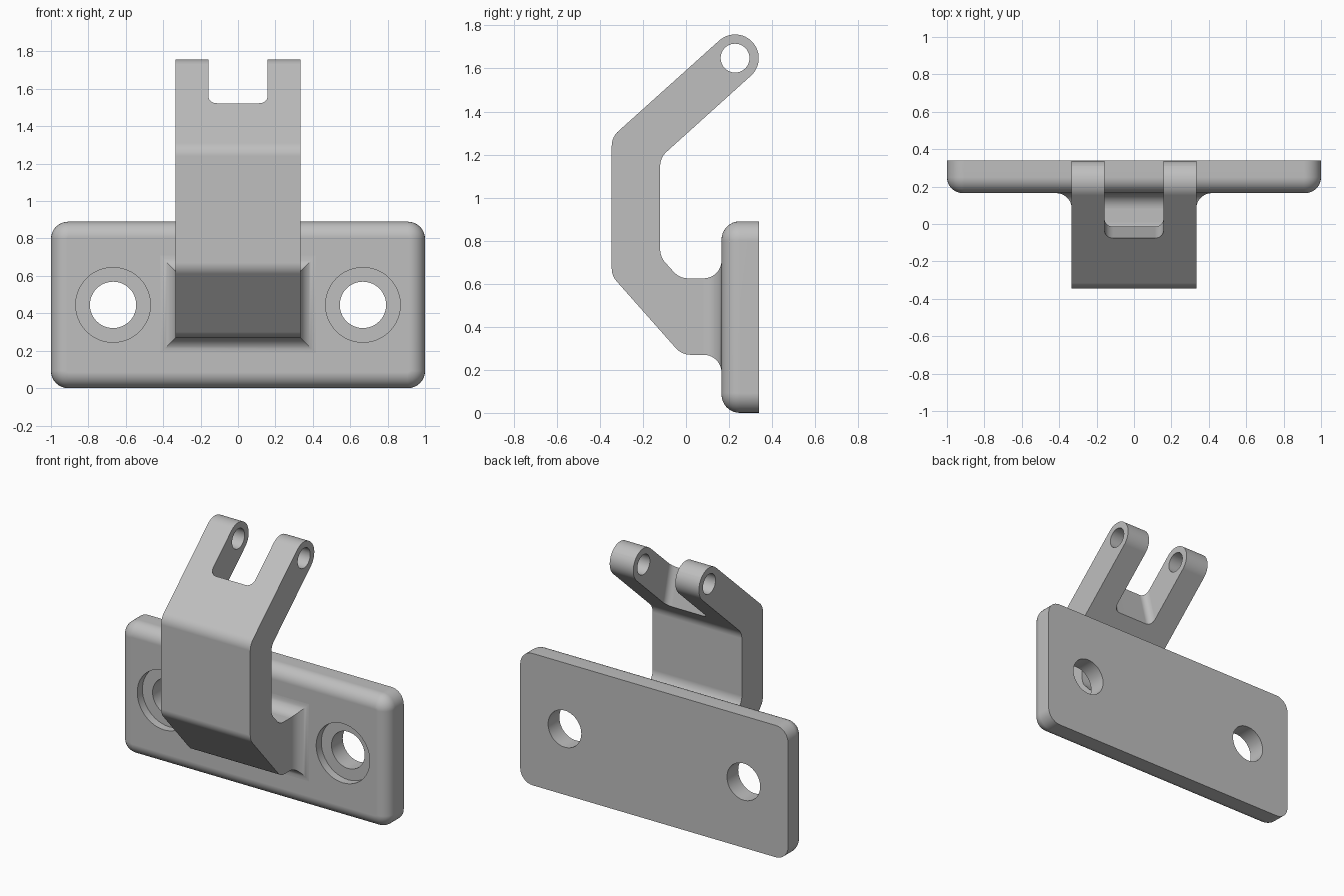
import bpy, bmesh, math
from mathutils import Vector

if "Cube" in bpy.data.objects:
    bpy.data.objects.remove(bpy.data.objects["Cube"], do_unlink=True)

grey = bpy.data.materials.new("plain grey")
grey.use_nodes = True
colour = (0.52, 0.52, 0.52, 1)
grey.diffuse_color = colour
grey.node_tree.nodes["Principled BSDF"].inputs["Base Color"].default_value = colour


def rounded(corners, steps=8):
    """Outline of a polygon given as (u, v, radius) corners."""
    out = []
    for i, (u, v, r) in enumerate(corners):
        p = Vector((u, v))
        if r == 0:
            out.append(p)
            continue
        a = (Vector(corners[i - 1][:2]) - p).normalized()
        b = (Vector(corners[(i + 1) % len(corners)][:2]) - p).normalized()
        half = a.angle(b) / 2
        centre = p + (a + b).normalized() * r / math.sin(half)
        start = p + a * r / math.tan(half) - centre
        end = p + b * r / math.tan(half) - centre
        turn = math.atan2(start.x * end.y - start.y * end.x, start.dot(end))
        for k in range(steps + 1):
            t = turn * k / steps
            c, s = math.cos(t), math.sin(t)
            out.append(centre + Vector((start.x * c - start.y * s,
                                        start.x * s + start.y * c)))
    return out


def loft(name, loops, caps=True):
    """Skin a series of matching closed loops."""
    bm = bmesh.new()
    rings = [[bm.verts.new(p) for p in loop] for loop in loops]
    n = len(rings[0])
    for lo, hi in zip(rings, rings[1:]):
        for i in range(n):
            j = (i + 1) % n
            bm.faces.new((lo[i], lo[j], hi[j], hi[i]))
    if caps:
        bm.faces.new(rings[0][::-1])
        bm.faces.new(rings[-1])
    bmesh.ops.recalc_face_normals(bm, faces=bm.faces)
    mesh = bpy.data.meshes.new(name)
    bm.to_mesh(mesh)
    bm.free()
    mesh.materials.append(grey)
    obj = bpy.data.objects.new(name, mesh)
    bpy.context.collection.objects.link(obj)
    return obj


def circle(r, place, n=48):
    return [place(r * math.cos(math.tau * k / n), r * math.sin(math.tau * k / n))
            for k in range(n)]


def cut(obj, cutter):
    mod = obj.modifiers.new("cut", "BOOLEAN")
    mod.operation, mod.solver, mod.object = "DIFFERENCE", "EXACT", cutter
    bpy.context.view_layer.objects.active = obj
    bpy.ops.object.modifier_apply(modifier=mod.name)
    bpy.data.objects.remove(cutter, do_unlink=True)


def finish(obj):
    bpy.ops.object.select_all(action="DESELECT")
    obj.select_set(True)
    bpy.context.view_layer.objects.active = obj
    bpy.ops.object.shade_smooth_by_angle(angle=math.radians(30))
    mod = obj.modifiers.new("clean shading", "WEIGHTED_NORMAL")
    mod.keep_sharp = True


# Mounting plate: rounded rectangle with a rounded front rim
FRONT, BACK, TALL, RIM = 0.165, 0.34, 0.89, 0.085


def plate_ring(inset, y):
    x, lo, hi, r = 1 - inset, inset, TALL - inset, 0.092 - inset
    box = [(-x, lo, r), (x, lo, r), (x, hi, r), (-x, hi, r)]
    return [(u, y, v) for u, v in rounded(box)]


rings = [plate_ring(0, BACK)]
for k in range(9):
    t = math.pi / 2 * k / 8
    rings.append(plate_ring(RIM * (1 - math.cos(t)), FRONT + RIM * (1 - math.sin(t))))
plate = loft("mounting_plate", rings)

# Screw holes with shallow counterbores
for side in (-1, 1):
    for r, depth in ((0.2, 0.055), (0.124, 0.4)):
        ends = [circle(r, lambda u, v: (side * 0.668 + u, y, 0.445 + v))
                for y in (FRONT - 0.1, FRONT + depth)]
        cut(plate, loft("screw_cutter", ends))
finish(plate)

# Bent arm: side profile with a round end around the pin hole
HALF, EYE_R = 0.333, 0.11
eye = Vector((0.228, 1.648))
slope = math.radians(42)
along = Vector((math.cos(slope), math.sin(slope)))
across = Vector((-along.y, along.x))
tip_out = eye + EYE_R * (across + along)
tip_in = eye + EYE_R * (along - across)
profile = rounded([
    (0.2, 0.27, 0), (-0.02, 0.27, 0.09), (-0.345, 0.637, 0.09),
    (-0.345, 1.281, 0.09), (*tip_out, EYE_R * 0.999), (*tip_in, EYE_R * 0.999),
    (-0.12, 1.186, 0.09), (-0.12, 0.725, 0.09), (-0.03, 0.625, 0.09),
    (0.2, 0.625, 0)], 12)
arm = loft("bent_arm", [[(x, u, v) for u, v in profile] for x in (-HALF, HALF)])

# Fork slot with rounded corners and a steep floor
floor = Vector((0, -0.075, 1.52))
down = Vector((0, 0.06, -0.235)).normalized()
out = Vector((0, -down.z, down.y))
slot = rounded([(-0.157, 0, 0.045), (0.157, 0, 0.045), (0.157, 0.8, 0), (-0.157, 0.8, 0)])
cut(arm, loft("slot_cutter", [
    [Vector((u, 0, 0)) + floor + out * v + down * d for u, v in slot]
    for d in (-0.6, 0.35)]))

# Pin hole through both fork prongs
cut(arm, loft("pin_cutter", [
    circle(0.067, lambda u, v: (x, eye.x + u, eye.y + v)) for x in (-0.5, 0.5)]))
finish(arm)

# Concave flare where the arm meets the plate, mitred at the corners
FLARE = 0.083
rings = []
for k in range(11):
    t = math.pi / 2 * k / 10
    d = FLARE * (1 - math.cos(t))
    y = FRONT - FLARE + FLARE * math.sin(t)
    w, lo, hi = HALF + d, 0.27 - d, 0.625 + d
    rings.append([(-w, y, lo), (w, y, lo), (w, y, hi), (-w, y, hi)])
finish(loft("arm_root_flare", rings, caps=False))
